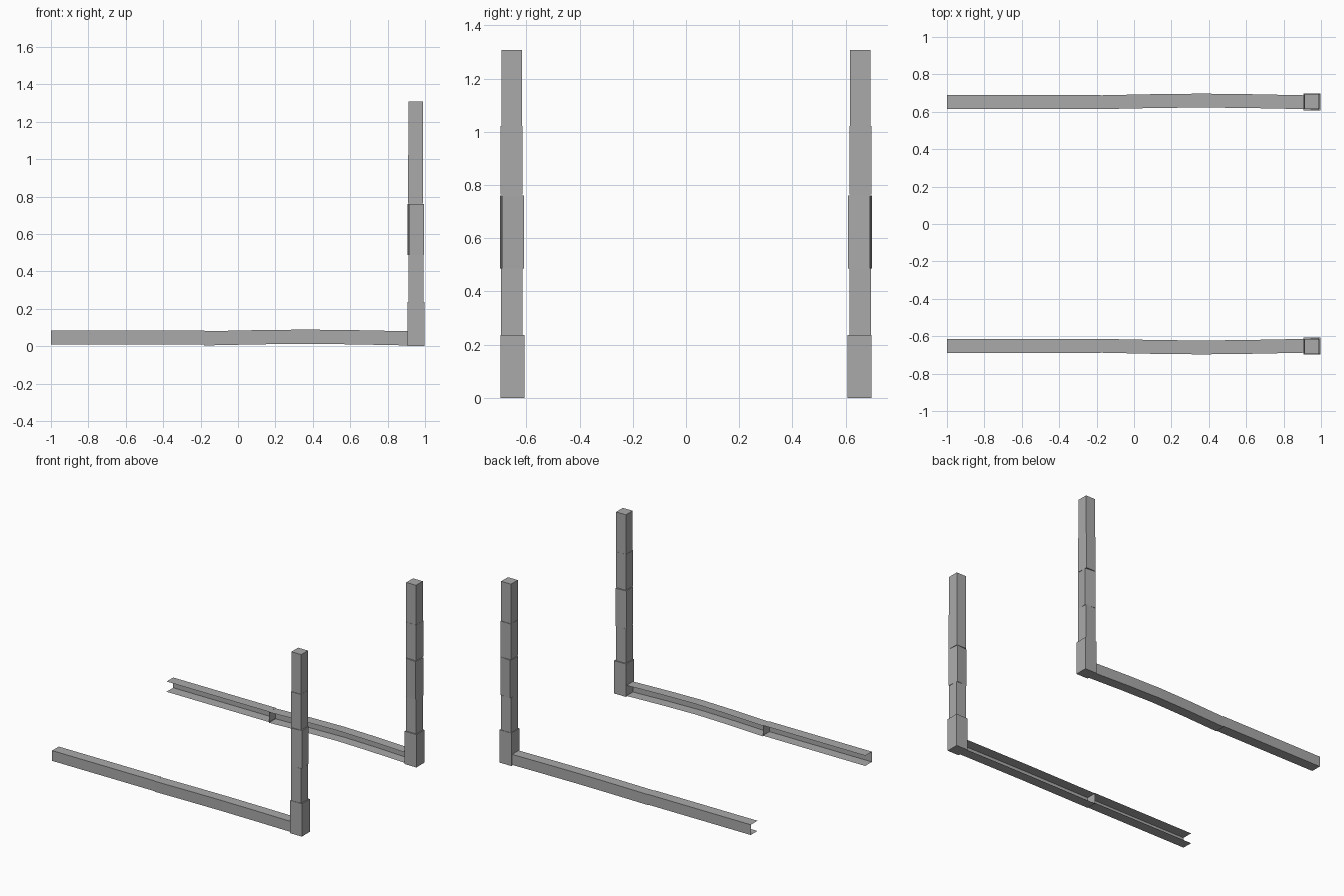
import bpy
import bmesh
from math import radians
from mathutils import Matrix, Vector

cube = bpy.data.objects.get("Cube")
if cube:
    bpy.data.objects.remove(cube, do_unlink=True)

grey = bpy.data.materials.new("plain grey")
grey.use_nodes = True
grey.diffuse_color = (0.4, 0.4, 0.4, 1)
grey.node_tree.nodes["Principled BSDF"].inputs["Base Color"].default_value = (0.4, 0.4, 0.4, 1)


def finish(name, bm):
    bmesh.ops.recalc_face_normals(bm, faces=bm.faces)
    mesh = bpy.data.meshes.new(name)
    bm.to_mesh(mesh)
    bm.free()
    mesh.materials.append(grey)
    obj = bpy.data.objects.new(name, mesh)
    bpy.context.collection.objects.link(obj)


def block(name, side, x, y, z, turn=0):
    """Closed box from ranges; y is the distance from the middle."""
    bm = bmesh.new()
    bmesh.ops.create_cube(bm, size=1)
    size = Vector((x[1] - x[0], y[1] - y[0], z[1] - z[0]))
    centre = Vector((sum(x) / 2, side * sum(y) / 2, sum(z) / 2))
    bm.transform(Matrix.Translation(centre)
                 @ Matrix.Rotation(-side * radians(turn), 4, "Z")
                 @ Matrix.Diagonal(size).to_4x4())
    finish(name, bm)


def channel(name, side, stations, y, z, cap=False):
    """Thin C-shaped sheet, open towards the middle, swept along x."""
    bm = bmesh.new()
    profile = [(y[0], z[1]), (y[1], z[1]), (y[1], z[0]), (y[0], z[0])]
    rings = [[bm.verts.new((x, side * (py + bow), pz + bow)) for py, pz in profile]
             for x, bow in stations]
    for a, b in zip(rings, rings[1:]):
        for i in range(3):
            bm.faces.new((a[i], a[i + 1], b[i + 1], b[i]))
    if cap:
        bm.faces.new(rings[0])
    finish(name, bm)


for label, side in (("front", -1), ("back", 1)):
    # Ground rails: straight tail and slightly bowed main length
    channel(label + "_rail_tail", side, [(-1, 0), (-0.18, 0)],
            (0.614, 0.69), (0.009, 0.083))
    channel(label + "_rail_main", side,
            [(-0.183, 0), (0.1, 0.006), (0.36, 0.009), (0.62, 0.006), (0.92, 0)],
            (0.614, 0.688), (0.004, 0.08), cap=True)

    # Upright post of stacked blocks
    block(label + "_post_base", side, (0.905, 0.998), (0.607, 0.698), (0, 0.237))
    block(label + "_post_lower", side, (0.911, 0.991), (0.615, 0.695), (0.237, 0.487))
    block(label + "_post_middle", side, (0.91, 0.992), (0.613, 0.695), (0.487, 0.76), turn=5)
    block(label + "_post_upper", side, (0.91, 0.99), (0.615, 0.697), (0.764, 1.022))
    block(label + "_post_top", side, (0.911, 0.989), (0.616, 0.693), (1.022, 1.308))
